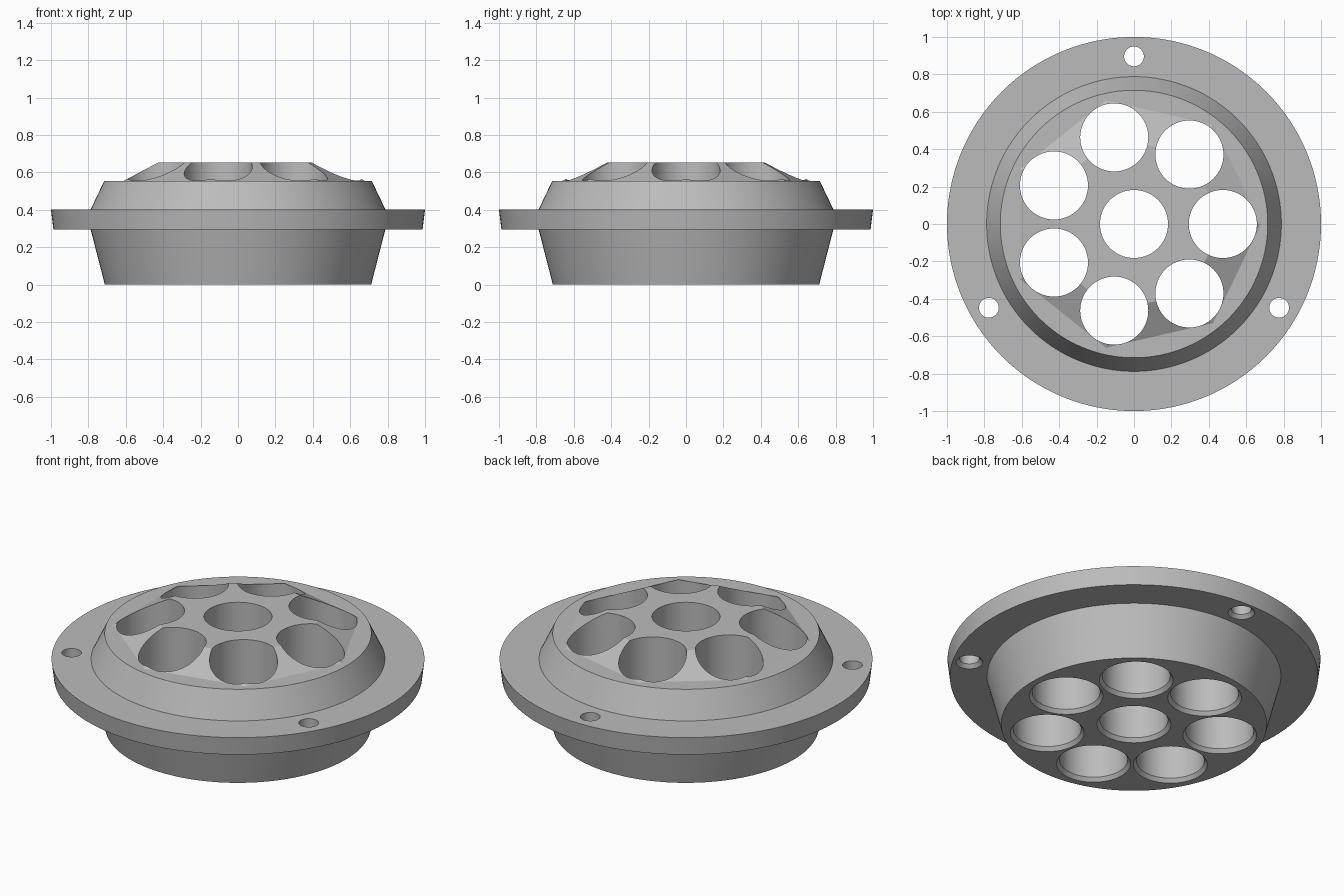
import bpy, bmesh, math

if "Cube" in bpy.data.objects:
    bpy.data.objects.remove(bpy.data.objects["Cube"])

grey = bpy.data.materials.new("plain grey")
grey.diffuse_color = (0.5, 0.5, 0.5, 1)
grey.use_nodes = True
grey.node_tree.nodes["Principled BSDF"].inputs["Base Color"].default_value = grey.diffuse_color


def lathe(bm, profile, sides, cx=0.0, cy=0.0):
    """Closed solid of stacked rings (radius, z), capped at both ends."""
    rings = []
    for r, z in profile:
        rings.append([bm.verts.new((cx + r * math.cos(2 * math.pi * i / sides),
                                    cy + r * math.sin(2 * math.pi * i / sides), z))
                      for i in range(sides)])
    for low, high in zip(rings, rings[1:]):
        for i in range(sides):
            j = (i + 1) % sides
            bm.faces.new((low[i], low[j], high[j], high[i]))
    bm.faces.new(rings[0][::-1])
    bm.faces.new(rings[-1])


def make_object(name, bm):
    bmesh.ops.recalc_face_normals(bm, faces=bm.faces[:])
    mesh = bpy.data.meshes.new(name)
    bm.to_mesh(mesh)
    bm.free()
    mesh.materials.append(grey)
    obj = bpy.data.objects.new(name, mesh)
    bpy.context.collection.objects.link(obj)
    return obj


def apply_boolean(target, helper, operation):
    mod = target.modifiers.new(helper.name, 'BOOLEAN')
    mod.operation, mod.solver, mod.object = operation, 'EXACT', helper
    bpy.ops.object.select_all(action='DESELECT')
    bpy.context.view_layer.objects.active = target
    target.select_set(True)
    bpy.ops.object.modifier_apply(modifier=mod.name)
    bpy.data.objects.remove(helper)


# Round tapered body with its flange
bm = bmesh.new()
lathe(bm, [(0.712, 0), (0.788, 0.295), (0.987, 0.295), (1.0, 0.402),
           (0.788, 0.402), (0.715, 0.555)], 128)
body = make_object("flanged_body", bm)

# Seven-sided raised cap, corners in line with the outer holes
bm = bmesh.new()
lathe(bm, [(0.678, 0.45), (0.678, 0.555), (0.475, 0.652)], 7)
apply_boolean(body, make_object("raised_cap", bm), 'UNION')

# Centre hole and seven outer holes, chamfered underneath
bm = bmesh.new()
bore = [(0.198, -0.05), (0.198, 0), (0.182, 0.022), (0.182, 0.8)]
lathe(bm, bore, 64)
for k in range(7):
    a = 2 * math.pi * k / 7
    lathe(bm, bore, 64, 0.475 * math.cos(a), 0.475 * math.sin(a))

# Three flange screw holes, chamfered underneath
for k in range(3):
    a = math.pi / 2 + 2 * math.pi * k / 3
    lathe(bm, [(0.072, 0.2), (0.072, 0.295), (0.053, 0.315), (0.053, 0.5)], 32,
          0.896 * math.cos(a), 0.896 * math.sin(a))
cutter = make_object("hole_cutter", bm)
cutter.hide_render = True
apply_boolean(body, cutter, 'DIFFERENCE')

# Smooth round walls, crisp edges
body.select_set(True)
bpy.context.view_layer.objects.active = body
bpy.ops.object.shade_smooth_by_angle(angle=math.radians(15))
